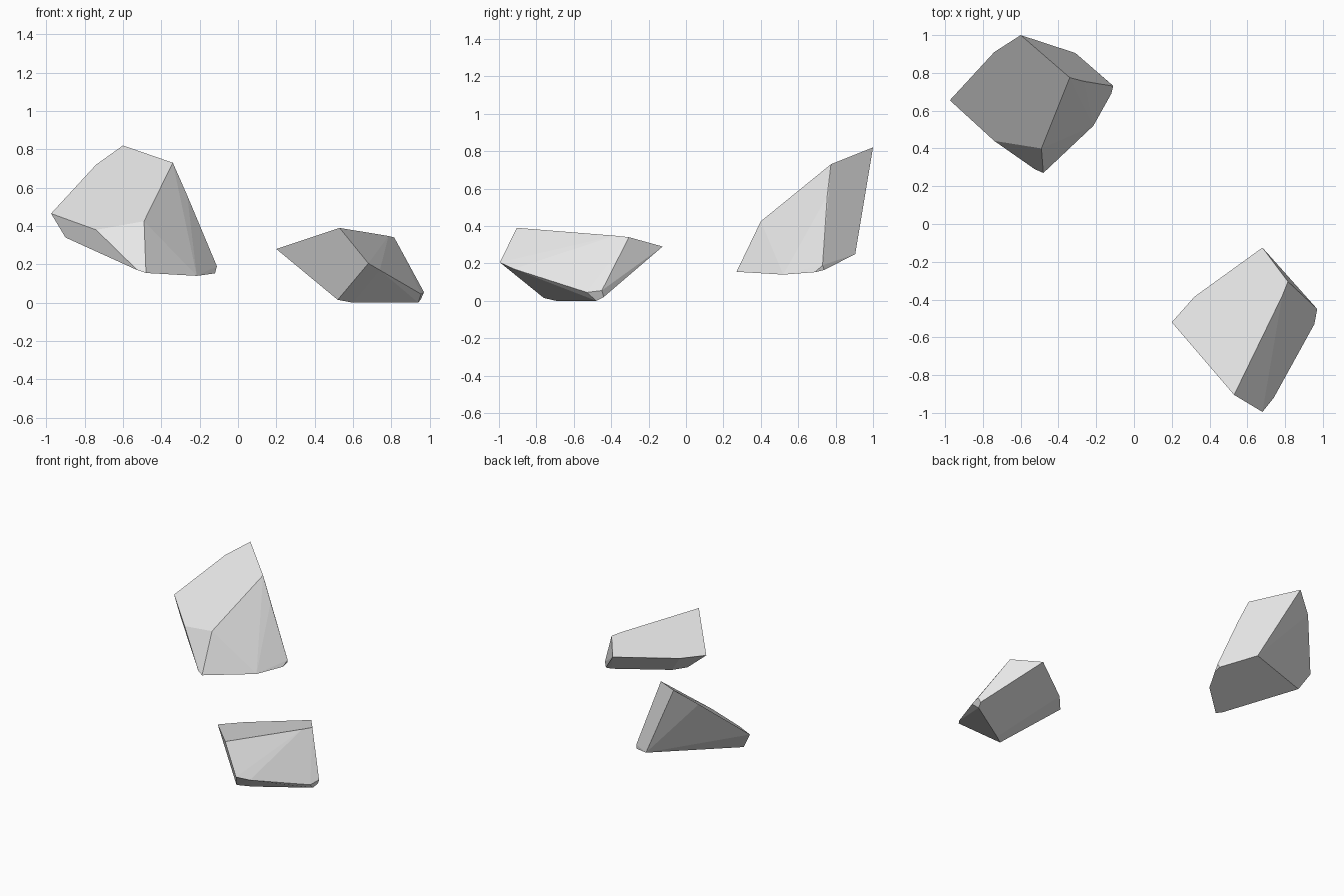
import bpy
import bmesh
from mathutils import Vector

cube = bpy.data.objects.get("Cube")
if cube:
    bpy.data.objects.remove(cube, do_unlink=True)

# Single stone colour
stone = bpy.data.materials.new("pale_stone")
stone.use_nodes = True
stone.diffuse_color = (0.8, 0.8, 0.8, 1)
stone.node_tree.nodes["Principled BSDF"].inputs["Base Color"].default_value = (0.8, 0.8, 0.8, 1)


def faceted_rock(name, corners):
    """Wrap a convex flat-faced shell around the corner points."""
    bm = bmesh.new()
    for c in corners:
        bm.verts.new(Vector(c))
    hull = bmesh.ops.convex_hull(bm, input=bm.verts)
    loose = {g for g in hull["geom_interior"] + hull["geom_unused"]
             if isinstance(g, bmesh.types.BMVert) and g.is_valid}
    bmesh.ops.delete(bm, geom=list(loose), context="VERTS")
    # Merge nearly coplanar triangles into broad facets
    bmesh.ops.dissolve_limit(bm, angle_limit=0.03, verts=bm.verts, edges=bm.edges)
    bmesh.ops.recalc_face_normals(bm, faces=bm.faces)
    mesh = bpy.data.meshes.new(name)
    bm.to_mesh(mesh)
    bm.free()
    mesh.materials.append(stone)
    rock = bpy.data.objects.new(name, mesh)
    bpy.context.collection.objects.link(rock)
    return rock


# Tall raised rock: slanted crown, then underside
faceted_rock("tall_rock", [
    (-0.60, 1.00, 0.82), (-0.74, 0.91, 0.72), (-0.975, 0.655, 0.465),
    (-0.74, 0.44, 0.38), (-0.49, 0.40, 0.425), (-0.34, 0.775, 0.73),
    (-0.265, 0.755, 0.56), (-0.11, 0.73, 0.19),
    (-0.31, 0.905, 0.25), (-0.90, 0.62, 0.34), (-0.525, 0.29, 0.17),
    (-0.48, 0.27, 0.155), (-0.215, 0.52, 0.14), (-0.12, 0.69, 0.153),
    (-0.12, 0.74, 0.165),
])

# Low rock: sloping top, then sides and base
faceted_rock("low_rock", [
    (0.68, -0.125, 0.29), (0.32, -0.385, 0.277), (0.20, -0.52, 0.28),
    (0.53, -0.905, 0.39), (0.785, -0.38, 0.348), (0.815, -0.305, 0.34),
    (0.68, -0.995, 0.205), (0.74, -0.92, 0.17), (0.955, -0.53, 0.045),
    (0.97, -0.45, 0.055), (0.52, -0.76, 0.015), (0.60, -0.695, 0.0),
    (0.94, -0.48, 0.0), (0.955, -0.44, 0.02),
])
